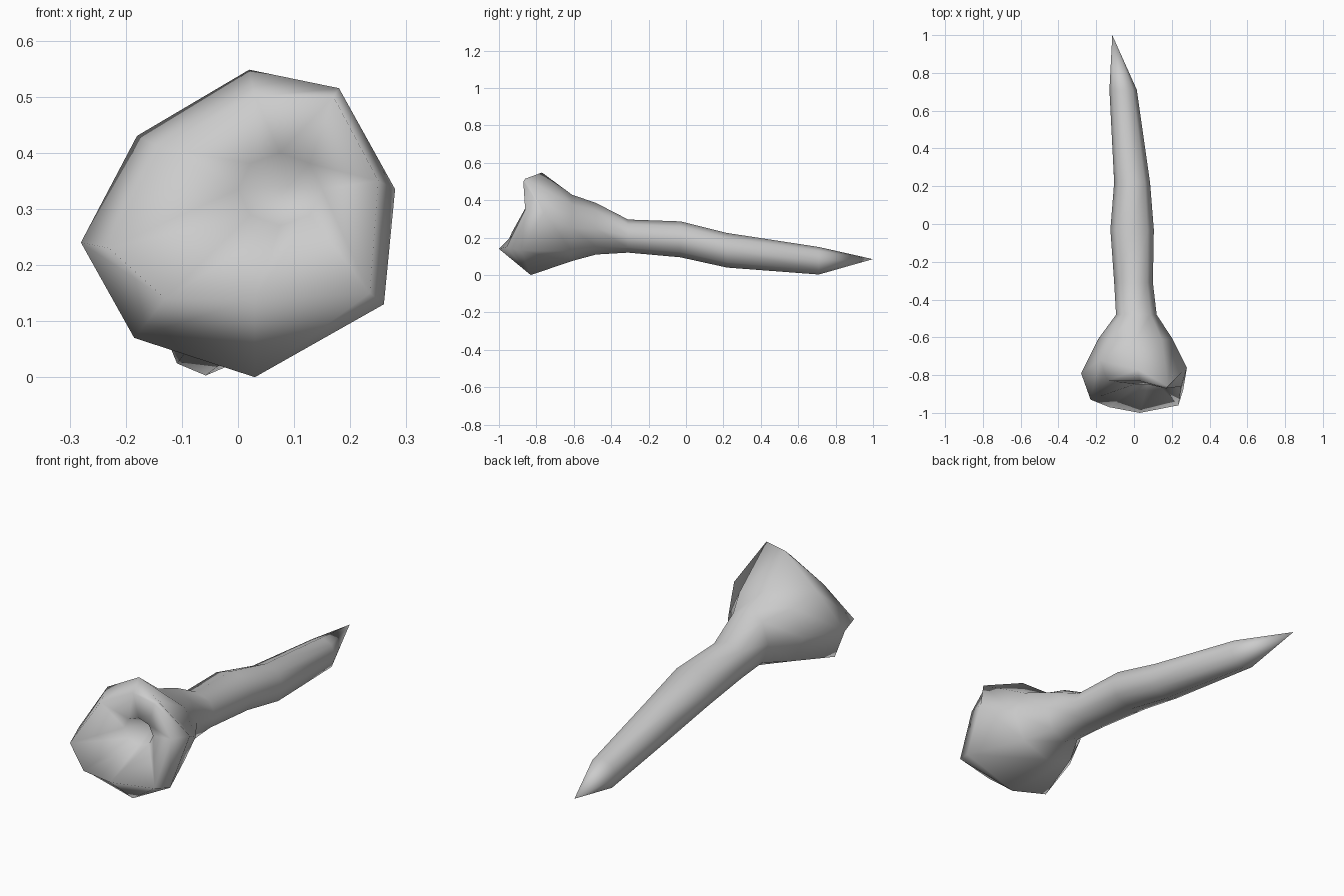
import bpy, bmesh, math

if "Cube" in bpy.data.objects:
    bpy.data.objects.remove(bpy.data.objects["Cube"])

SIDES = 8


def oval(y, x0, x1, z0, z1):
    """Eight-sided cross-section, starting at the top, filling the given extents."""
    cx, cz, rx, rz = (x0 + x1) / 2, (z0 + z1) / 2, (x1 - x0) / 2, (z1 - z0) / 2
    return [(cx + rx * math.sin(i * math.tau / SIDES), y,
             cz + rz * math.cos(i * math.tau / SIDES)) for i in range(SIDES)]


def loft(name, rings, start, end):
    bm = bmesh.new()
    loops = [[bm.verts.new(p) for p in ring] for ring in rings]
    for a, b in zip(loops, loops[1:]):
        for i in range(SIDES):
            j = (i + 1) % SIDES
            bm.faces.new((a[i], a[j], b[j], b[i]))
    for loop, tip in ((loops[0], start), (loops[-1], end)):
        v = bm.verts.new(tip)
        for i in range(SIDES):
            bm.faces.new((loop[i], loop[(i + 1) % SIDES], v))
    bmesh.ops.recalc_face_normals(bm, faces=bm.faces)
    mesh = bpy.data.meshes.new(name)
    bm.to_mesh(mesh)
    bm.free()
    mesh.shade_smooth()
    obj = bpy.data.objects.new(name, mesh)
    bpy.context.collection.objects.link(obj)
    return obj


# Irregular flared head: widest edge and the front lip
rim = [(0.02, -0.77, 0.548), (0.18, -0.86, 0.515), (0.28, -0.76, 0.335), (0.26, -0.88, 0.13),
       (0.03, -0.83, 0.0), (-0.185, -0.85, 0.07), (-0.28, -0.79, 0.24), (-0.18, -0.72, 0.43)]
lip = [(0.03, -0.83, 0.5), (0.17, -0.87, 0.5), (0.25, -0.86, 0.35), (0.235, -0.96, 0.15),
       (0.03, -1.0, 0.14), (-0.13, -0.97, 0.14), (-0.23, -0.93, 0.23), (-0.14, -0.83, 0.41)]

# Tapering stem, from the dimple in the head to the pointed end
rings = [
    oval(-0.85, 0.0, 0.15, 0.27, 0.40),
    lip,
    rim,
    oval(-0.61, -0.19, 0.205, 0.075, 0.43),
    oval(-0.48, -0.095, 0.12, 0.11, 0.385),
    oval(-0.31, -0.105, 0.10, 0.12, 0.297),
    oval(-0.03, -0.125, 0.105, 0.095, 0.287),
    oval(0.22, -0.105, 0.085, 0.04, 0.225),
    oval(0.71, -0.13, 0.015, 0.003, 0.15),
]
loft("flared_stem", rings, (0.09, -0.74, 0.34), (-0.115, 1.0, 0.085))
